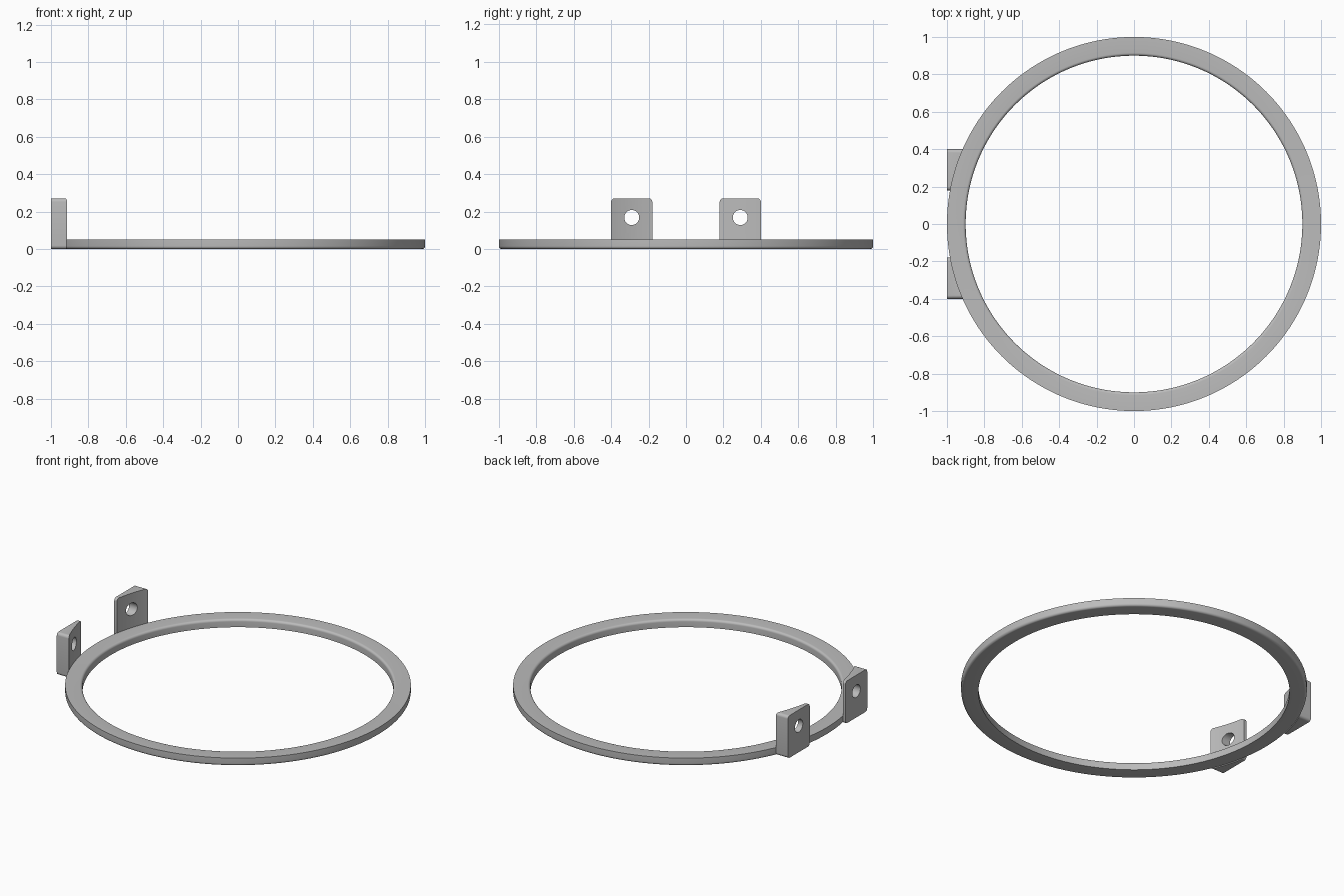
import bpy, bmesh, math
from math import cos, sin, pi, radians

default = bpy.data.objects.get("Cube")
if default:
    bpy.data.objects.remove(default, do_unlink=True)

HEIGHT, OUTER, INNER, FILLET = 0.05, 1.0, 0.9, 0.015

grey = bpy.data.materials.new("grey")
grey.use_nodes = True
grey.diffuse_color = (0.5, 0.5, 0.5, 1)
grey.node_tree.nodes["Principled BSDF"].inputs["Base Color"].default_value = (0.5, 0.5, 0.5, 1)


def make_object(name, bm):
    bmesh.ops.recalc_face_normals(bm, faces=bm.faces)
    mesh = bpy.data.meshes.new(name)
    bm.to_mesh(mesh)
    bm.free()
    mesh.materials.append(grey)
    obj = bpy.data.objects.new(name, mesh)
    bpy.context.collection.objects.link(obj)
    return obj


def activate(obj):
    bpy.ops.object.select_all(action="DESELECT")
    obj.select_set(True)
    bpy.context.view_layer.objects.active = obj


def smooth(obj):
    activate(obj)
    bpy.ops.object.shade_smooth_by_angle(angle=radians(30))


def arc(cx, cy, r, start, steps=6):
    """Points of a quarter circle, counter-clockwise from a start angle."""
    return [(cx + r * cos(start + pi / 2 * i / steps),
             cy + r * sin(start + pi / 2 * i / steps)) for i in range(steps + 1)]


def cutter(name, radius, depth, location, rotation=(0, 0, 0), sides=48):
    bpy.ops.mesh.primitive_cylinder_add(vertices=sides, radius=radius, depth=depth,
                                        location=location, rotation=rotation)
    obj = bpy.context.object
    obj.name = name
    obj.hide_render = True
    return obj


# Ring: section with a rounded lower outer edge and a rounded upper inner edge
section = [(INNER, 0)]
section += arc(OUTER - FILLET, FILLET, FILLET, -pi / 2)
section += [(OUTER, HEIGHT)]
section += arc(INNER + FILLET, HEIGHT - FILLET, FILLET, pi / 2)
SEGMENTS = 192
bm = bmesh.new()
loops = []
for i in range(SEGMENTS):
    a = 2 * pi * i / SEGMENTS
    loops.append([bm.verts.new((r * cos(a), r * sin(a), z)) for r, z in section])
for i, loop in enumerate(loops):
    following = loops[(i + 1) % SEGMENTS]
    for j in range(len(section)):
        k = (j + 1) % len(section)
        bm.faces.new((loop[j], following[j], following[k], loop[k]))
smooth(make_object("ring", bm))

# Mounting tabs: rounded plate, hollowed to follow the ring and drilled through
Y0, Y1, TOP, R = 0.18, 0.4, 0.27, 0.018
outline = []
for cy, cz, start in ((Y1 - R, R, -pi / 2), (Y1 - R, TOP - R, 0),
                      (Y0 + R, TOP - R, pi / 2), (Y0 + R, R, pi)):
    outline += arc(cy, cz, R, start)
ring_cutter = cutter("ring_cutter", 0.998, 1, (0, 0, 0), sides=SEGMENTS)
hole_cutter = cutter("hole_cutter", 0.04, 0.4, (-0.95, 0.29, 0.168), (0, pi / 2, 0))

for side, sign in (("left_end", 1), ("right_end", -1)):
    bm = bmesh.new()
    face = bm.faces.new([bm.verts.new((-1, sign * y, z)) for y, z in outline])
    grown = bmesh.ops.extrude_face_region(bm, geom=[face])["geom"]
    bmesh.ops.translate(bm, vec=(0.15, 0, 0),
                        verts=[v for v in grown if isinstance(v, bmesh.types.BMVert)])
    tab = make_object("mounting_tab_" + ("back" if sign > 0 else "front"), bm)
    hole_cutter.location.y = sign * 0.29
    bpy.context.view_layer.update()
    activate(tab)
    for tool in (ring_cutter, hole_cutter):
        cut = tab.modifiers.new(tool.name, "BOOLEAN")
        cut.operation = "DIFFERENCE"
        cut.solver = "EXACT"
        cut.object = tool
        bpy.ops.object.modifier_apply(modifier=cut.name)
    smooth(tab)

for tool in (ring_cutter, hole_cutter):
    bpy.data.objects.remove(tool, do_unlink=True)
